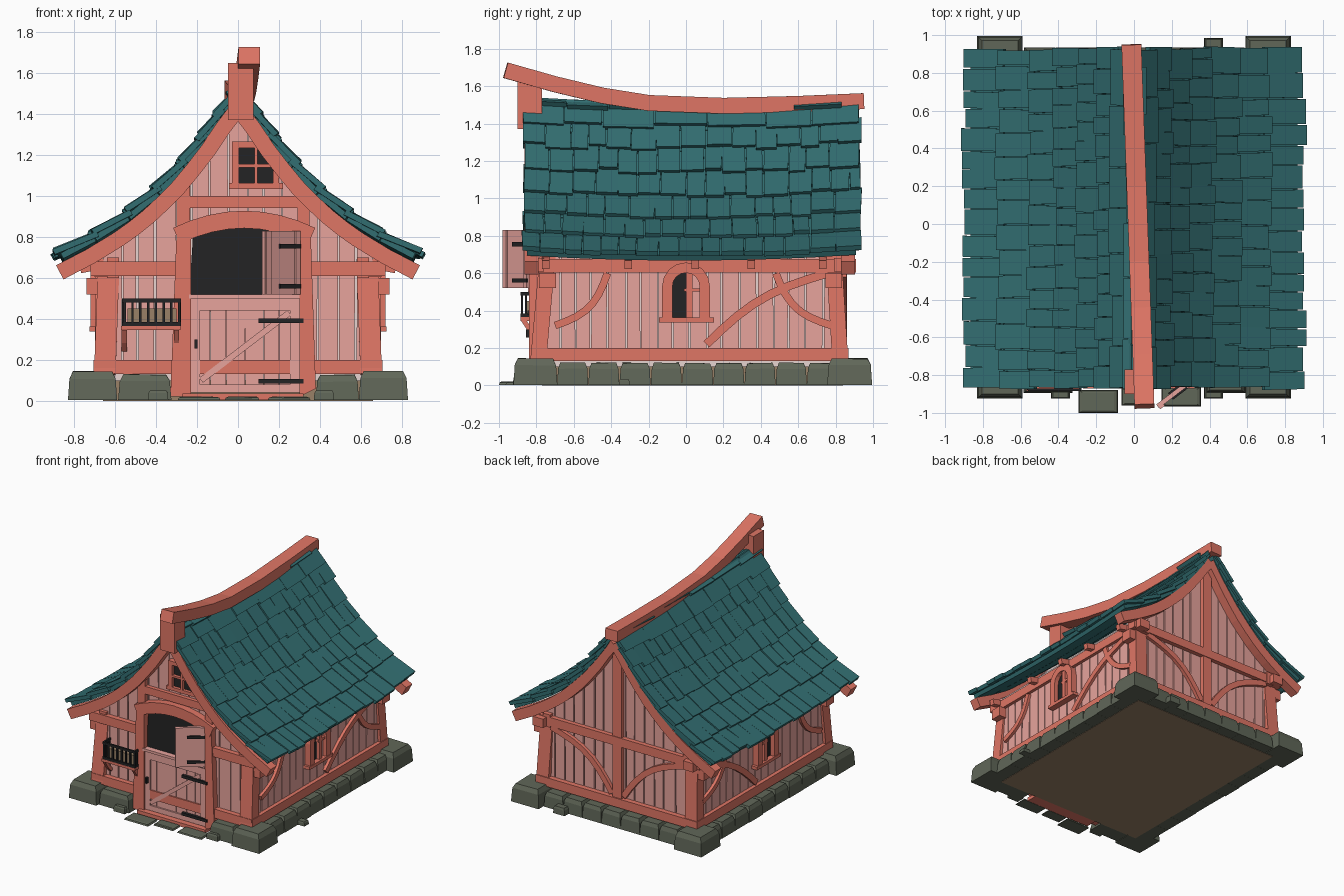
import bpy, bmesh, math, random
from mathutils import Vector as V

random.seed(4)
if "Cube" in bpy.data.objects:
    bpy.data.objects.remove(bpy.data.objects["Cube"])


def material(name, r, g, b):
    m = bpy.data.materials.new(name)
    m.use_nodes = True
    m.diffuse_color = (r, g, b, 1)
    m.node_tree.nodes["Principled BSDF"].inputs["Base Color"].default_value = (r, g, b, 1)
    return m


WOOD = material("coral wood", 0.74, 0.18, 0.13)
PLANK = material("pink planks", 0.80, 0.37, 0.335)
PALE = material("pale backing", 0.80, 0.66, 0.64)
TEAL = material("teal tiles", 0.032, 0.155, 0.165)
STONE = material("grey stone", 0.118, 0.135, 0.098)
DARK = material("black iron", 0.017, 0.017, 0.018)
EARTH = material("brown floor", 0.32, 0.22, 0.135)
X, Y, Z = V((1, 0, 0)), V((0, 1, 0)), V((0, 0, 1))


# --- helpers ---
def loft(bm, loops):
    rings = [[bm.verts.new(p) for p in loop] for loop in loops]
    bm.faces.new(rings[0])
    bm.faces.new(rings[-1])
    n = len(rings[0])
    for a, b in zip(rings, rings[1:]):
        for i in range(n):
            j = (i + 1) % n
            bm.faces.new((a[i], a[j], b[j], b[i]))


def finish(name, bm, mat):
    bmesh.ops.recalc_face_normals(bm, faces=bm.faces)
    me = bpy.data.meshes.new(name)
    bm.to_mesh(me)
    bm.free()
    me.materials.append(mat)
    ob = bpy.data.objects.new(name, me)
    bpy.context.collection.objects.link(ob)


def path(name, pts, w, t, nrm, mat):
    """Sweep a rectangle, w across and t along nrm."""
    pts = [V(p) for p in pts]
    loops = []
    for i, p in enumerate(pts):
        tan = (pts[min(i + 1, len(pts) - 1)] - pts[max(i - 1, 0)]).normalized()
        side = tan.cross(V(nrm)).normalized()
        up = side.cross(tan)
        loops.append([p + side * a * w / 2 + up * b * t / 2
                      for a, b in ((-1, -1), (1, -1), (1, 1), (-1, 1))])
    bm = bmesh.new()
    loft(bm, loops)
    finish(name, bm, mat)


def box(name, x0, x1, y0, y1, z0, z1, mat):
    xc, zc = (x0 + x1) / 2, (z0 + z1) / 2
    path(name, [(xc, y0, zc), (xc, y1, zc)], x1 - x0, z1 - z0, Z, mat)


def prism(name, pts, lo, hi, mat, along_x=False):
    bm = bmesh.new()
    loft(bm, [[(d, a, b) if along_x else (a, d, b) for a, b in pts] for d in (lo, hi)])
    finish(name, bm, mat)


def bow(a, b, bulge, n=7):
    """Curved 2D line from a to b."""
    a, b = V(a), V(b)
    off = V((-(b - a).y, (b - a).x)) * bulge
    return [a.lerp(b, i / n) + off * math.sin(math.pi * i / n) for i in range(n + 1)]


# --- roof profile: half width to height ---
ROOF = [(0, 1.56), (.05, 1.525), (.12, 1.41), (.2, 1.30), (.3, 1.175),
        (.42, 1.05), (.56, .935), (.72, .835), (.9, .74)]


def roof_z(x):
    for (x0, z0), (x1, z1) in zip(ROOF, ROOF[1:]):
        if x <= x1 or x1 == ROOF[-1][0]:
            return z0 + (z1 - z0) * (x - x0) / (x1 - x0)


def slab(bm, s, x0, x1, ys, lift0, lift1, thick):
    """Sloped tile from eave edge x0 up to x1; ys = low pair then high pair."""
    d = V((x1 - x0, 0, roof_z(x1) - roof_z(x0))).normalized()
    n = V((d.z, 0, -d.x))
    loops = []
    for drop in (0, thick):
        loop = []
        for x, y, l in ((x0, ys[0], lift0), (x0, ys[1], lift0), (x1, ys[3], lift1), (x1, ys[2], lift1)):
            p = V((x, y, roof_z(x) - .03 * (1 - (y / .9) ** 2))) + n * (l - drop)
            loop.append((p.x * s, p.y, p.z))
        loops.append(loop)
    loft(bm, loops)


R = random.uniform
for s, side in ((1, "left"), (-1, "right")):
    deck, tiles = bmesh.new(), bmesh.new()
    for i in range(len(ROOF) - 1, 0, -1):
        lo, hi = ROOF[i][0], ROOF[i - 1][0]
        for k in range(8):
            y0, y1 = -.85 + k * .22, -.63 + k * .22
            slab(deck, s, lo - (.02 if i == 8 else 0), hi, (y0, y1, y0, y1), -.03, -.03, .03)
        y = -.87 + R(-.01, .01)
        while y < .9:
            w = R(.09, .14) if i > 2 else R(.2, .34)
            e = min(y + w, .93 + R(-.01, .01))
            if .93 - e < .05:
                e = .93 + R(-.01, .01)
            j, k = R(-.006, .006), R(.001, .004)
            slab(tiles, s, lo + R(-.012, .014), max(hi - .02, 0),
                 (y + k, e - k, y + k + j, e - k + j), R(0, .008), -.02, .028)
            y = e
    finish(side + "_roof_deck", deck, TEAL)
    finish(side + "_roof_tiles", tiles, TEAL)
    # barge boards on both gables
    for y, end in ((-.825, "front"), (.865, "back")):
        pts = []
        for i in range(13):
            x = .87 * (1 - i / 12)
            slope = (roof_z(x + .03) - roof_z(max(x - .03, 0))) / (.06 if x > .03 else .03 + x)
            pts.append((s * x, y, roof_z(x) - .086 - .038 * math.hypot(1, slope)))
        path(f"{end}_{side}_barge_board", pts, .078, .075, Y, WOOD)

# ridge beam and its front post
ridge = [(-.965, 1.685), (-.7, 1.61), (-.45, 1.55), (-.2, 1.51), (.2, 1.495), (.6, 1.505), (.95, 1.52)]
path("ridge_beam", [(.055 - .036 * (y + .96), y, z) for y, z in ridge], .105, .085, Z, WOOD)
box("ridge_post", -.05, .075, -.9, -.77, 1.37, 1.65, WOOD)

# --- wall core and floor ---
xs = [.65 * (1 - i / 10) for i in range(11)]
outline = [(-.65, .1)] + [(-x, roof_z(x) - .15) for x in xs]
outline += [(x, roof_z(x) - .15) for x in reversed(xs[:-1])] + [(.65, .1)]
prism("wall_core", outline, -.76, .8, PALE)
box("floor", -.66, .66, -.77, .84, 0, .1, EARTH)


def planks(name, u0, u1, z0, top, place, gap=.0065):
    bm = bmesh.new()
    n = round((u1 - u0) / .09)
    edges = [u0 + (u1 - u0) * i / n + (R(-.012, .012) if 0 < i < n else 0) for i in range(n + 1)]
    for a, b in zip(edges, edges[1:]):
        g = [R(.0005, gap) for _ in range(4)]
        quad = [(a + g[0], z0), (b - g[1], z0), (b - g[2], top(b)), (a + g[3], top(a))]
        loft(bm, [[place(u, z, d) for u, z in quad] for d in (0, .03)])
    finish(name, bm, PLANK)


def gable(u):
    return roof_z(abs(u)) - .14


planks("front_planks", -.66, .66, .13, gable, lambda u, z, d: (u, -.79 + d, z))
planks("back_planks", -.66, .66, .13, gable, lambda u, z, d: (u, .83 - d, z))

# --- side walls, mirrored ---
for s, side in ((1, "left"), (-1, "right")):
    planks(side + "_planks", -.77, .81, .13, lambda u: .69, lambda u, z, d: (s * (.675 - d), u, z))
    n = (s, 0, 0)

    def brace(name, pts, w, t=.045, x=.675):
        path(side + name, [(s * x, a, b) for a, b in pts], w, t, n, WOOD)

    brace("_sill_beam", [(-.825, .165), (.87, .165)], .07, .08, .665)
    brace("_wall_plate", [(-.8, .64), (.91, .64)], .07, .09, .655)
    brace("_front_brace", bow((-.7, .32), (-.42, .6), -.15), .04)
    brace("_long_brace", bow((.11, .22), (.76, .6), .08), .045)
    brace("_back_brace", bow((.48, .6), (.78, .32), -.15), .04)
    for y0, y1, end in ((-.79, -.74, "front"), (.825, .79, "back")):
        path(f"{side}_{end}_post", [(s * .65, y0, .13), (s * .63, y1, .69)], .085, .105, n, WOOD)
        path(f"{side}_{end}_corbel", [(s * .7, y1, .52), (s * .7, y1, .6)], .09, .08, n, WOOD)
        path(f"{side}_{end}_beam_cap", [(s * .61, y1 * 1.06, .6), (s * .61, y1 * 1.06, .7)], .06, .06, n, WOOD)
    for y in (-.75, -.31, .05, .35, .73):
        path(side + "_rafter_end", [(s * .62, y, .675), (s * .77, y, .645)], .04, .045, Z, WOOD)
    # arched window
    arch = [(-.1 * math.cos(math.pi * i / 8), .53 + .1 * math.sin(math.pi * i / 8)) for i in range(9)]
    prism(side + "_window_glass", [(-.09, .36)] + arch[:5] + [(0, .36)], s * .67, s * .685, DARK, True)
    prism(side + "_window_shutter", [(0, .36)] + arch[4:] + [(.09, .36)], s * .67, s * .69, PLANK, True)
    brace("_window_frame", [(-.1, .35)] + arch + [(.1, .35)], .055, .06, .69)
    brace("_window_bar", [(.018, .36), (.018, .63)], .035, .04, .69)
    brace("_window_crossbar", [(-.01, .51), (.09, .51)], .018, .04, .69)
    brace("_window_sill", [(-.145, .35), (.15, .35)], .025, .09, .68)

# --- front and back timber ---
box("front_sill_beam", -.7, .7, -.83, -.76, .13, .2, WOOD)
box("back_sill_beam", -.7, .7, .79, .87, .13, .2, WOOD)
box("front_beam_right", -.72, -.28, -.83, -.76, .61, .68, WOOD)
box("front_beam_left", .33, .72, -.83, -.76, .61, .68, WOOD)
box("back_beam", -.72, .72, .79, .865, .61, .68, WOOD)
box("back_king_post", -.04, .04, .79, .86, .13, 1.36, WOOD)
for s in (1, -1):
    path("back_brace", [(s * a, .835, b) for a, b in bow((.58, .6), (.05, .22), -.12)], .045, .045, Y, WOOD)

# --- doorway ---
prism("door_post_right", [(-.33, .02), (-.23, .02), (-.23, .82), (-.3, .82)], -.84, -.77, WOOD)
prism("door_post_left", [(.3, .02), (.38, .06), (.355, .82), (.3, .82)], -.84, -.77, WOOD)
box("upper_post_right", -.3, -.235, -.825, -.77, .8, 1.06, WOOD)
box("upper_post_left", .29, .35, -.825, -.77, .8, 1.0, WOOD)
box("gable_beam", -.24, .3, -.82, -.77, .94, 1.0, WOOD)
lintel = [(.03 + .33 * t / 4, -.803, .885 - .08 * (t / 4) ** 2) for t in range(-4, 5)]
path("door_lintel", lintel, .085, .085, Y, WOOD)
prism("door_opening", [(-.24, .49), (.31, .49)] + [(p[0], p[2]) for p in reversed(lintel[1:-1])], -.8, -.78, DARK)
box("threshold", -.27, .32, -.87, -.77, .005, .035, WOOD)
planks("lower_door_boards", -.23, .3, .04, lambda u: .5, lambda u, z, d: (u, -.82 + d, z), .002)
for x0, x1, z0, z1 in ((-.23, -.185, .04, .5), (.255, .3, .04, .5), (-.23, .3, .44, .5), (-.23, .3, .04, .08)):
    box("lower_door_frame", x0, x1, -.832, -.815, z0, z1, PLANK)
path("lower_door_brace", [(-.18, -.825, .1), (.25, -.825, .43)], .03, .02, Y, PLANK)
box("lower_door_ledge", -.24, .3, -.845, -.79, .5, .52, PLANK)
for z in (.095, .39):
    box("lower_door_hinge", .1, .32, -.847, -.825, z - .011, z + .011, DARK)
path("door_handle", [(-.205, -.84, z) for z in (.255, .3)], .015, .03, Y, DARK)

# open upper leaf
fold = V((-.17, -.13, 0))
face = V((.13, -.17, 0)).normalized()
hinge = V((.295, -.835, 0))
mid = hinge + fold / 2
path("upper_door", [mid + Z * .52, mid + Z * .83], fold.length, .024, face, PLANK)
for z in (.56, .755):
    for f in (1, -1):
        a = hinge + face * .016 * f + Z * z
        path("upper_door_hinge", [a, a + fold * .6], .022, .012, face, DARK)
for k in (.08, .92):
    a = hinge + fold * k + face * .014
    path("upper_door_batten", [a + Z * .52, a + Z * .83], .03, .014, face, PLANK)

# gable window
box("gable_glass", -.0, .175, -.805, -.78, 1.05, 1.25, DARK)
for x0, x1, z0, z1 in ((-.03, .005, 1.04, 1.265), (.17, .2, 1.04, 1.265), (-.03, .2, 1.235, 1.265),
                       (.08, .095, 1.05, 1.25), (0, .175, 1.14, 1.155), (-.045, .22, 1.035, 1.062)):
    box("gable_window_frame", x0, x1, -.83, -.775, z0, z1, WOOD)

# iron basket on a shelf
box("basket_shelf", -.57, -.28, -.885, -.78, .345, .365, WOOD)
for x in (-.555, -.3):
    path("shelf_bracket", [(x, -.87, .35), (x, -.83, .29), (x, -.79, .25)], .025, .025, X, WOOD)
box("basket_filling", -.54, -.3, -.86, -.79, .365, .45, EARTH)
for z in (.375, .49):
    box("basket_rail", -.56, -.28, -.885, -.87, z - .009, z + .009, DARK)
    for x in (-.56, -.285):
        box("basket_end_rail", x - .006, x + .006, -.88, -.78, z - .009, z + .009, DARK)
for i in range(8):
    x = -.553 + i * .038
    box("basket_bar", x - .006, x + .006, -.883, -.871, .37, .495, DARK)
for x in (-.56, -.285):
    for y in (-.855, -.83, -.805):
        box("basket_end_bar", x - .006, x + .006, y - .006, y + .006, .37, .495, DARK)


# --- stonework ---
def stone(name, x, y, w, d, h):
    bm = bmesh.new()
    loops = []
    for z, k in ((.003, 1), (h * .75, .94), (h, .8)):
        loops.append([(x + a * w / 2 * k, y + b * d / 2 * k, z + (R(-.006, .004) * h * 5 if k < 1 else 0))
                      for a, b in ((-1, -1), (1, -1), (1, 1), (-1, 1))])
    loft(bm, loops)
    finish(name, bm, STONE)


for s in (1, -1):
    for y, d in ((-.805, .235), (.875, .24)):
        stone("corner_stone", s * .71, y, .24, d, .145)
    for i in range(9):
        stone("side_stone", s * .68, -.606 + i * .167, .18 + R(-.01, .01), .166, .12)
for i in range(7):
    stone("back_stone", -.5 + i * .167, .855, .166, .16, .12)
for x, w in ((-.455, .26), (.485, .21)):
    stone("front_stone", x, -.81, w, .17, .128)
for x, y, w, d in ((-.19, -.94, .21, .12), (.02, -.915, .17, .09), (.25, -.915, .21, .1)):
    stone("step_slab", x, y, w, d, .02)
for x, y, w, h in ((-.39, -.89, .1, .05), (.42, -.89, .1, .05), (.42, .95, .1, .06), (.79, -.33, .08, .035)):
    stone("loose_stone", x, y, w, w * .7, h)
